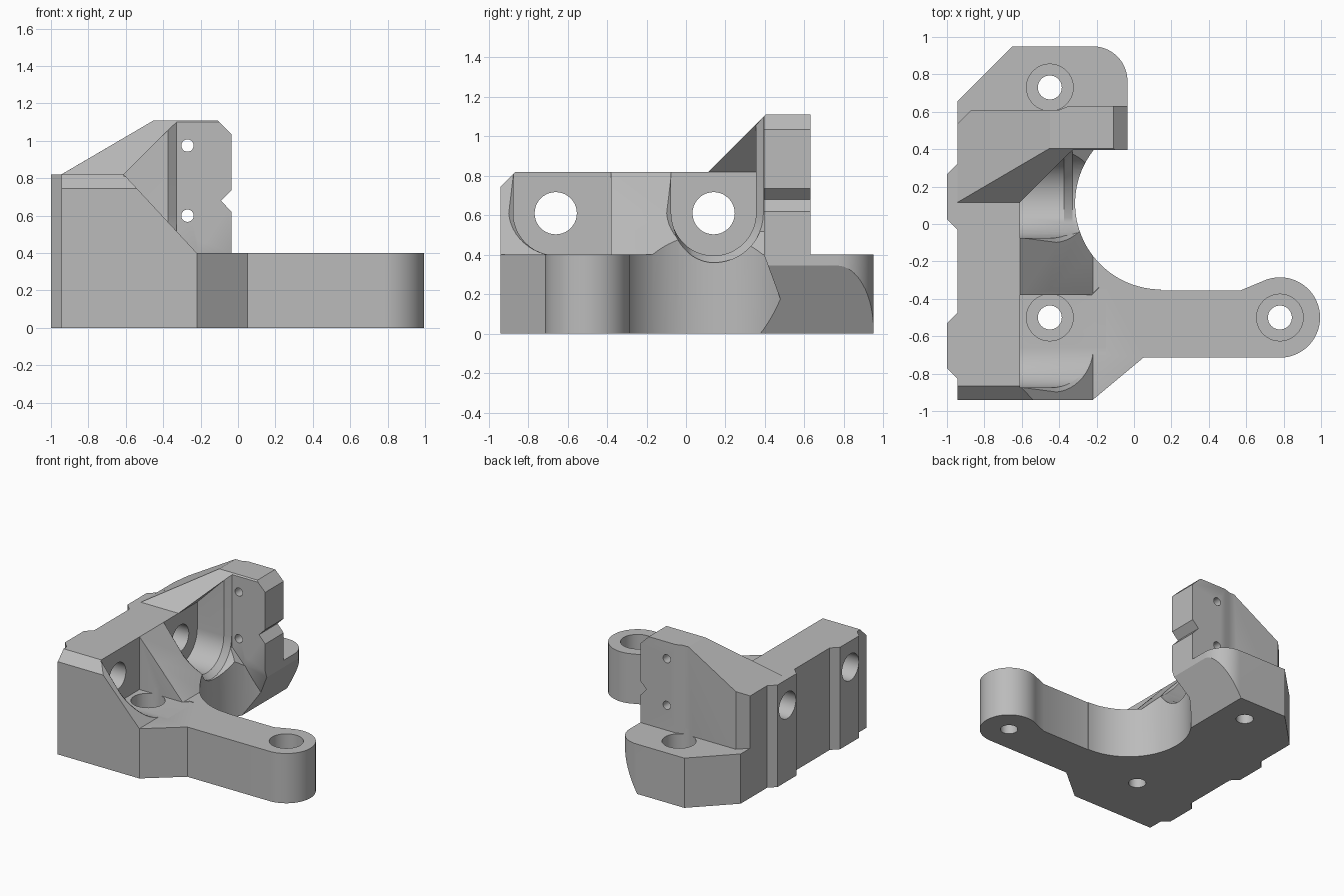
import bpy, bmesh, math
from mathutils import Vector

cube = bpy.data.objects.get("Cube")
if cube:
    bpy.data.objects.remove(cube, do_unlink=True)

grey = bpy.data.materials.new("plain grey")
grey.use_nodes = True
grey.diffuse_color = (0.5, 0.5, 0.5, 1)
grey.node_tree.nodes["Principled BSDF"].inputs["Base Color"].default_value = (0.5, 0.5, 0.5, 1)


def loft(name, rings):
    """Closed solid through rings of equal point count."""
    bm = bmesh.new()
    loops = [[bm.verts.new(p) for p in ring] for ring in rings]
    n = len(loops[0])
    bm.faces.new(loops[0])
    bm.faces.new(loops[-1])
    for a, b in zip(loops, loops[1:]):
        for i in range(n):
            j = (i + 1) % n
            bm.faces.new((a[i], a[j], b[j], b[i]))
    bmesh.ops.recalc_face_normals(bm, faces=bm.faces)
    mesh = bpy.data.meshes.new(name)
    bm.to_mesh(mesh)
    bm.free()
    obj = bpy.data.objects.new(name, mesh)
    bpy.context.collection.objects.link(obj)
    mesh.materials.append(grey)
    return obj


def prism(name, pts, axis, lo, hi):
    """Extrude a flat outline along one axis."""
    place = {"x": lambda a, b, h: (h, a, b),
             "y": lambda a, b, h: (a, h, b),
             "z": lambda a, b, h: (a, b, h)}[axis]
    return loft(name, [[place(a, b, h) for a, b in pts] for h in (lo, hi)])


def arc(cx, cy, rx, start, end, steps=16, ry=None):
    ry = rx if ry is None else ry
    angles = [math.radians(start + (end - start) * i / steps) for i in range(steps + 1)]
    return [(cx + rx * math.cos(t), cy + ry * math.sin(t)) for t in angles]


def rod(name, a, b, r, axis, lo, hi, steps=40):
    return prism(name, arc(a, b, r, 0, 360, steps)[:-1], axis, lo, hi)


def combine(obj, tool, operation):
    mod = obj.modifiers.new(operation.lower(), "BOOLEAN")
    mod.operation = operation
    mod.solver = "EXACT"
    mod.object = tool
    bpy.context.view_layer.objects.active = obj
    bpy.ops.object.modifier_apply(modifier=mod.name)
    bpy.data.objects.remove(tool, do_unlink=True)


def u_ring(cy, left, right, depth, top, x_at, square=False):
    """U-shaped section in y and z, with x given by height."""
    cz = 0.61
    pts = [(cy - left, top)] + arc(cy, cz, left, 180, 270, 12, depth)
    if square:
        pts += [(cy + right, cz - depth)]
    else:
        pts += arc(cy, cz, right, 270, 360, 12, depth)[1:]
    pts += [(cy + right, top)]
    return [(x_at(z), y, z) for y, z in pts]


def slope(c, floor):
    return lambda z: max(floor, c - z)


def flat(x):
    return lambda z: x


# Base plate with side arm and rear lobe
outline = [(-0.945, -0.94), (-0.22, -0.94), (0.05, -0.715)]
outline += arc(0.78, -0.5, 0.215, -90, 115, 32)
outline += [(0.57, -0.355), (0.145, -0.355), (0.145, 0), (-0.035, 0)]
outline += arc(-0.22, 0.765, 0.185, 0, 90)
outline += [(-0.65, 0.95), (-0.945, 0.655)]
body = prism("bracket_body", outline, "z", 0, 0.4)

# Side column with sloping buttress
combine(body, prism("buttress", [(-0.945, 0.1), (-0.945, 0.82), (-0.61, 0.82),
                                 (-0.22, 0.4), (-0.22, 0.1)], "y", -0.94, 0.4), "UNION")

# Upright tower: plan, side outline with notch, sloped front
tower = prism("tower", [(-0.945, 0.3), (-0.33, 0.3), (-0.33, 0.395), (0.1, 0.395), (0.1, 0.63),
                        (-0.35, 0.63), (-0.4, 0.61), (-0.87, 0.61), (-0.945, 0.535)], "z", 0.3, 1.3)
combine(tower, prism("tower_outline", [(-1.0, 0.2), (-1.0, 0.788), (-0.45, 1.11), (-0.11, 1.11),
                                       (-0.035, 1.035), (-0.035, 0.735), (-0.09, 0.68),
                                       (-0.035, 0.62), (-0.035, 0.2)], "y", 0, 1), "INTERSECT")
front_slope = [(-0.1, 0), (-0.1, 0.605), (0.5, 1.205), (0.8, 1.205), (0.8, 0)]
combine(tower, prism("tower_front", front_slope, "x", -1.2, 0.2), "INTERSECT")
combine(body, tower, "UNION")

# Raised pads on the outer side
for mid in (-0.65, 0.145):
    pad = [(-0.9, mid - 0.175), (-0.945, mid - 0.175), (-1, mid - 0.12),
           (-1, mid + 0.12), (-0.945, mid + 0.175), (-0.9, mid + 0.175)]
    combine(body, prism("pad", pad, "z", 0, 0.82), "UNION")

# Large round clearance, roofed by a slope under the tower
clearance = rod("clearance", 0.145, 0.11, 0.46, "z", -0.1, 1.5, 96)
roof = [(0.48, 0.17), (0.395, 0.4), (0.395, 1.6), (0.8, 1.6), (0.8, 0.17), (0.6, -0.15)]
combine(clearance, prism("clearance_roof", roof, "x", -0.6, 0.8), "DIFFERENCE")
combine(body, clearance, "DIFFERENCE")

# Undercut beside the rear lobe
combine(body, prism("undercut", [(-0.2413, -0.02), (-0.01, 0.389), (0.1, 0.389), (0.1, -0.02)],
                    "y", 0.2, 1.1), "DIFFERENCE")

# Front chamfer of the column
combine(body, prism("front_chamfer", [(-0.98, 0.705), (-0.825, 0.86), (-0.98, 0.86)],
                    "x", -1.1, -0.2), "DIFFERENCE")

# U-shaped slots with chamfered mouths
for cy, right, grow, square in ((-0.66, 0.28, 0.04, True), (0.14, 0.2, 0, False)):
    rings = [u_ring(cy, l, r, 0.213, 0.822, x_at, square) for l, r, x_at in (
        (0.215, right, flat(-0.61)),
        (0.215, right, slope(0.17, -0.609)),
        (0.252, right + grow, slope(0.21, -0.605)),
        (0.252, right + grow, flat(-0.15)))]
    combine(body, loft("front_slot", rings), "DIFFERENCE")
rings = [u_ring(0.14, 0.214, r, d, 1.3, flat(x)) for r, d, x in (
    (0.215, 0.215, -0.6105), (0.215, 0.215, -0.375), (0.252, 0.25, -0.33), (0.252, 0.25, 0.1))]
combine(body, loft("rear_slot", rings), "DIFFERENCE")

# Gusset bracing the tower
gusset = prism("gusset", [(-0.945, 0.82), (-0.945, 0.7), (-0.73, 0.7), (-0.33, 1.1), (-0.33, 1.11),
                          (-0.45, 1.11)], "y", 0.05, 0.45)
combine(gusset, prism("gusset_front", front_slope, "x", -1.2, 0.2), "INTERSECT")
combine(body, gusset, "UNION")

# Shaft holes, counterbored mounting holes and tower screw holes
for y in (-0.66, 0.14):
    combine(body, rod("shaft_hole", y, 0.61, 0.107, "x", -1.2, -0.5), "DIFFERENCE")
for x, y in ((-0.45, -0.5), (0.78, -0.5), (-0.45, 0.73)):
    combine(body, rod("bolt_hole", x, y, 0.064, "z", -0.1, 0.5), "DIFFERENCE")
    combine(body, rod("counterbore", x, y, 0.125, "z", 0.2, 0.45), "DIFFERENCE")
for z in (0.6, 0.975):
    combine(body, rod("screw_hole", -0.27, z, 0.033, "y", 0.2, 0.8, 24), "DIFFERENCE")

# Smooth the round walls, keep edges sharp
bpy.ops.object.select_all(action="DESELECT")
body.select_set(True)
bpy.context.view_layer.objects.active = body
bpy.ops.object.shade_smooth_by_angle(angle=math.radians(25))
